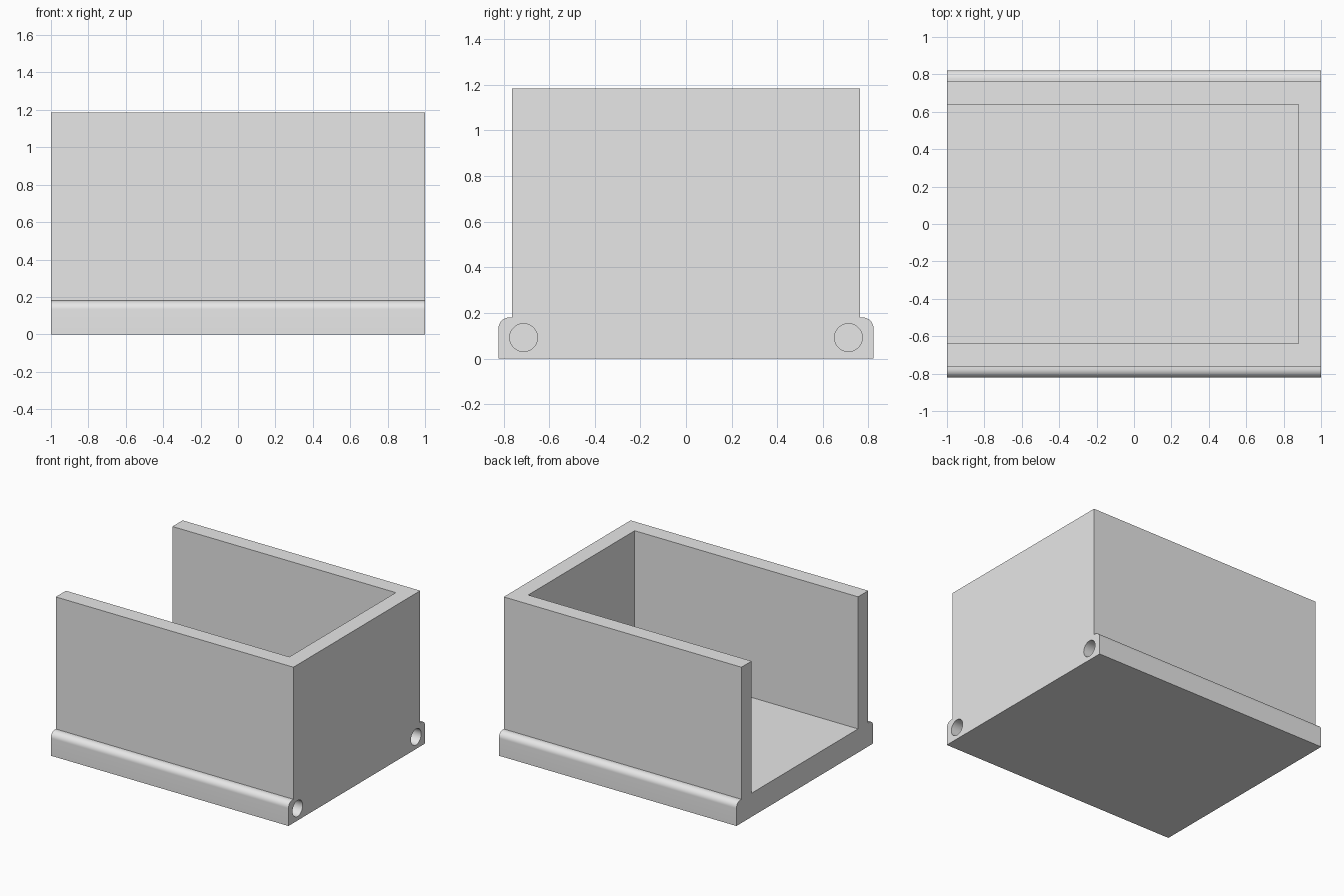
import bpy
import bmesh
import math

default = bpy.data.objects.get("Cube")
if default:
    bpy.data.objects.remove(default, do_unlink=True)

grey = bpy.data.materials.new("light grey")
grey.use_nodes = True
grey.diffuse_color = (0.8, 0.8, 0.8, 1)
grey.node_tree.nodes["Principled BSDF"].inputs["Base Color"].default_value = (0.8, 0.8, 0.8, 1)

HALF_LENGTH = 1.0
HEIGHT = 1.185
FLOOR = 0.18
WALL_OUT, WALL_IN = 0.762, 0.64
BASE_OUT, ROUND = 0.822, 0.047


def add_object(name, bm):
    bmesh.ops.recalc_face_normals(bm, faces=bm.faces)
    mesh = bpy.data.meshes.new(name)
    bm.to_mesh(mesh)
    bm.free()
    mesh.materials.append(grey)
    obj = bpy.data.objects.new(name, mesh)
    bpy.context.collection.objects.link(obj)
    return obj


def extrude_x(name, profile, x0, x1):
    """Solid made by sweeping a (y, z) outline along x."""
    bm = bmesh.new()
    face = bm.faces.new([bm.verts.new((x0, y, z)) for y, z in profile])
    out = bmesh.ops.extrude_face_region(bm, geom=[face])
    moved = [g for g in out["geom"] if isinstance(g, bmesh.types.BMVert)]
    bmesh.ops.translate(bm, verts=moved, vec=(x1 - x0, 0, 0))
    return add_object(name, bm)


def circle(cy, cz, r, count):
    return [(cy + r * math.cos(2 * math.pi * i / count),
             cz + r * math.sin(2 * math.pi * i / count)) for i in range(count)]


# Body outline: flat base with rounded side ledges, and upright block above
right = [(BASE_OUT, 0)]
for i in range(13):
    a = math.pi / 2 * i / 12
    right.append((BASE_OUT - ROUND + ROUND * math.cos(a),
                  FLOOR - ROUND + ROUND * math.sin(a)))
right += [(WALL_OUT, FLOOR), (WALL_OUT, HEIGHT)]
left = [(-y, z) for y, z in reversed(right)]
body = extrude_x("box_body", right + left, -HALF_LENGTH, HALF_LENGTH)

# Cavity, open at the top and at one end
opening = [(-WALL_IN, FLOOR), (WALL_IN, FLOOR), (WALL_IN, HEIGHT + 0.2), (-WALL_IN, HEIGHT + 0.2)]
cutters = [extrude_x("cavity_cutter", opening, -HALF_LENGTH - 0.2, 0.88)]

# Blind round holes in the closed end
for side, y in (("front", -0.712), ("back", 0.712)):
    cutters.append(extrude_x(side + "_hole_cutter", circle(y, 0.092, 0.061, 48), 0.4, HALF_LENGTH + 0.1))

bpy.context.view_layer.objects.active = body
body.select_set(True)
for cutter in cutters:
    mod = body.modifiers.new(cutter.name, "BOOLEAN")
    mod.operation = "DIFFERENCE"
    mod.solver = "EXACT"
    mod.object = cutter
    bpy.ops.object.modifier_apply(modifier=mod.name)
    bpy.data.objects.remove(cutter, do_unlink=True)

bpy.ops.object.shade_smooth_by_angle(angle=math.radians(30))
